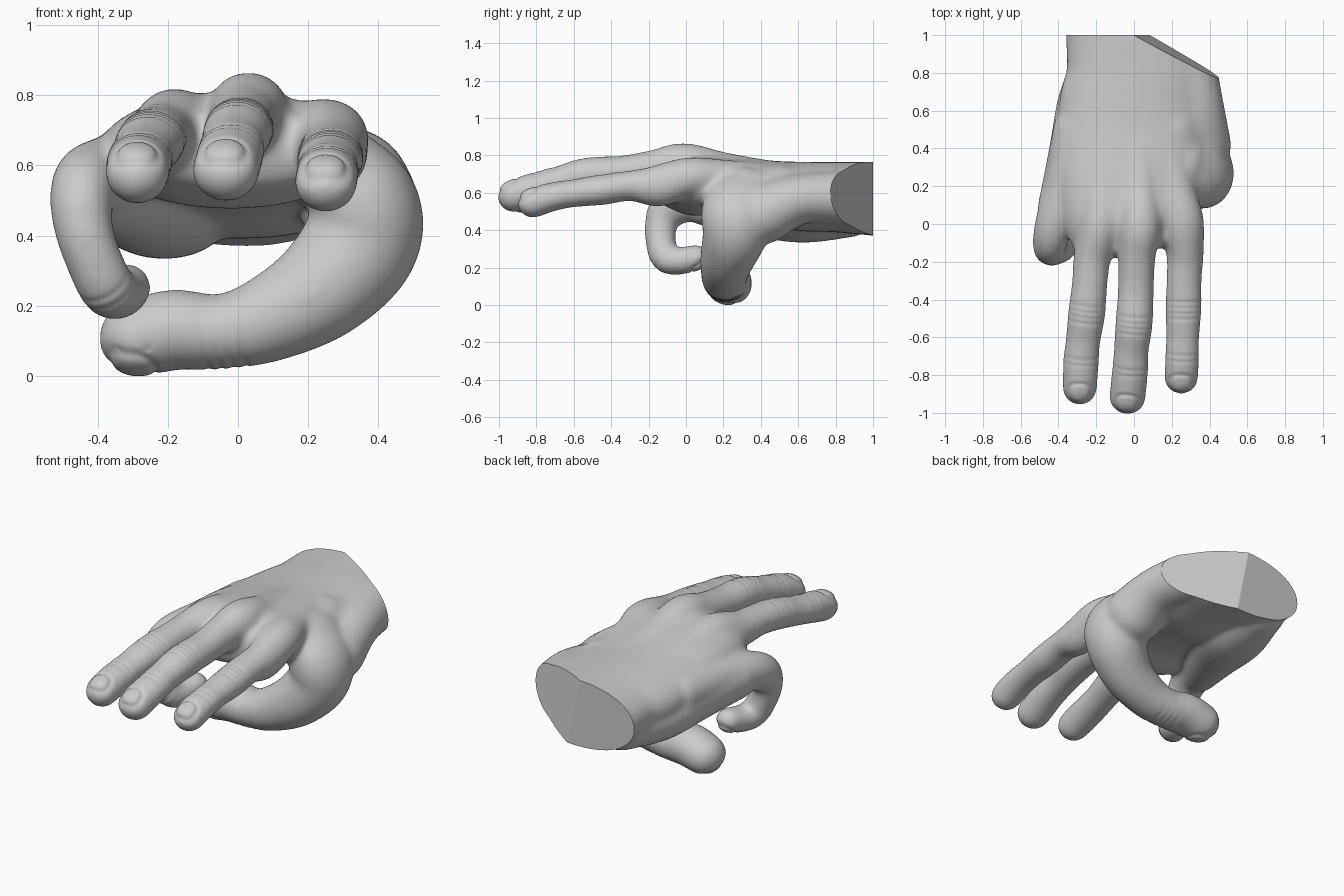
import bpy, bmesh, math
from mathutils import Vector, kdtree

if "Cube" in bpy.data.objects:
    bpy.data.objects.remove(bpy.data.objects["Cube"])

X, Y, Z = Vector((1, 0, 0)), Vector((0, 1, 0)), Vector((0, 0, 1))

# Paths: x, y, z, half width, half thickness
palm = [(.02, 1.14, .57, .388, .205), (.03, .8, .585, .388, .188), (.0, .6, .59, .40, .185),
        (-.01, .4, .625, .385, .16), (-.03, .2, .65, .365, .155), (-.015, .03, .65, .36, .165),
        (.01, -.1, .652, .31, .115)]
heel = [(-.18, .88, .50, .15, .13), (-.21, .62, .495, .20, .155), (-.30, .35, .53, .16, .15),
        (-.40, .1, .55, .11, .12)]
thumb_base = [(.27, .9, .58, .155, .15), (.322, .62, .575, .155, .135), (.345, .42, .50, .17, .165)]
thumb_web = [(.2, .5, .64, .14, .12), (.24, .32, .61, .14, .12), (.29, .2, .56, .11, .10)]
thumb = [(.27, .34, .62, .20, .12), (.355, .28, .50, .20, .16), (.345, .26, .38, .175, .168),
         (.235, .22, .255, .145, .15), (.085, .205, .17, .125, .125), (-.05, .21, .133, .12, .108),
         (-.18, .22, .14, .13, .116), (-.285, .23, .115, .125, .112)]
index = [(.15, .5, .66, .12, .10), (.21, .2, .685, .11, .10), (.25, .02, .69, .12, .108),
         (.27, -.15, .645, .10, .112), (.265, -.3, .645, .094, .082), (.262, -.45, .625, .097, .084),
         (.258, -.6, .605, .089, .075), (.255, -.7, .59, .092, .078), (.25, -.82, .555, .09, .083)]
middle = [(.02, .5, .66, .13, .11), (.03, .2, .715, .11, .11), (.03, -.01, .762, .115, .112),
          (.015, -.17, .735, .10, .103), (.01, -.35, .717, .096, .089), (.0, -.53, .705, .10, .094),
          (-.015, -.67, .67, .093, .083), (-.02, -.77, .645, .097, .084), (-.035, -.92, .592, .097, .09)]
ring = [(-.15, .5, .64, .13, .11), (-.17, .2, .685, .11, .11), (-.18, 0, .72, .11, .108),
        (-.22, -.17, .69, .10, .102), (-.235, -.32, .69, .095, .087), (-.25, -.47, .675, .10, .089),
        (-.27, -.62, .64, .093, .082), (-.28, -.72, .62, .096, .084), (-.287, -.87, .585, .092, .09)]
little = [(-.3, .5, .59, .13, .12), (-.36, .2, .575, .115, .12), (-.42, .0, .56, .105, .11),
          (-.445, -.1, .51, .092, .105), (-.44, -.135, .43, .085, .087), (-.415, -.135, .35, .082, .082),
          (-.375, -.112, .262, .082, .08), (-.345, -.04, .243, .079, .075), (-.32, .055, .26, .075, .072)]


def smooth_path(pts, steps=8):
    """Catmull-Rom interpolation of position and radii together."""
    out = []
    for i in range(len(pts) - 1):
        a, b, c, d = pts[max(i - 1, 0)], pts[i], pts[i + 1], pts[min(i + 2, len(pts) - 1)]
        for s in range(steps):
            t = s / steps
            out.append([.5 * (2 * q + (r - p) * t + (2 * p - 5 * q + 4 * r - u) * t * t
                              + (3 * q - p - 3 * r + u) * t ** 3) for p, q, r, u in zip(a, b, c, d)])
    return out + [list(pts[-1])]


def add_limb(bm, pts, side_hint, power=2.0, cap=1.0, n=32):
    """Loft elliptical rings along a path, with domed ends."""
    path = smooth_path(pts)
    pos = [Vector(p[:3]) for p in path]
    tan = [(pos[min(i + 1, len(pos) - 1)] - pos[max(i - 1, 0)]).normalized() for i in range(len(pos))]
    stations = [(pos[i], tan[i], path[i][3], path[i][4]) for i in range(len(pos))]

    def dome(st, sign):
        p, t, w, h = st
        res = []
        for k in range(1, 8):
            a = k * math.pi / 16
            res.append((p + t * sign * min(w, h) * cap * math.sin(a), t, w * math.cos(a), h * math.cos(a)))
        return res
    stations = dome(stations[0], -1)[::-1] + stations + dome(stations[-1], 1)
    rings = []
    for p, t, w, h in stations:
        side = (side_hint - t * side_hint.dot(t)).normalized()
        up = t.cross(side)
        loop = []
        for k in range(n):
            c, s = math.cos(2 * math.pi * k / n), math.sin(2 * math.pi * k / n)
            c = math.copysign(abs(c) ** (2 / power), c)
            s = math.copysign(abs(s) ** (2 / power), s)
            loop.append(bm.verts.new(p + side * w * c + up * h * s))
        rings.append(loop)
    for a, b in zip(rings, rings[1:]):
        for k in range(n):
            bm.faces.new((a[k], a[(k + 1) % n], b[(k + 1) % n], b[k]))
    bm.faces.new(rings[0][::-1])
    bm.faces.new(rings[-1])


# Rough hand: overlapping limbs
bm = bmesh.new()
add_limb(bm, palm, X, 2.1, .5)
for limb in (heel, thumb_base, thumb_web, index, middle, ring, little):
    add_limb(bm, limb, X)
add_limb(bm, thumb, Y)
bmesh.ops.recalc_face_normals(bm, faces=bm.faces[:])
mesh = bpy.data.meshes.new("hand")
bm.to_mesh(mesh)
bm.free()
hand = bpy.data.objects.new("hand", mesh)
bpy.context.collection.objects.link(hand)

# Fuse into one skin and blend the joins
rm = hand.modifiers.new("fuse", 'REMESH')
rm.mode = 'VOXEL'
rm.voxel_size = .0085
sm = hand.modifiers.new("blend", 'SMOOTH')
sm.factor = .5
sm.iterations = 70
dg = bpy.context.evaluated_depsgraph_get()
skin = bpy.data.meshes.new_from_object(hand.evaluated_get(dg))
hand.modifiers.clear()
hand.data = skin

# Skin details: knuckle creases and nails, pressed into the surface
bm = bmesh.new()
bm.from_mesh(skin)
bm.normal_update()
bm.verts.ensure_lookup_table()
tree = kdtree.KDTree(len(bm.verts))
for v in bm.verts:
    tree.insert(v.co, v.index)
tree.balance()
shift = {}


def crease(pts, i, up, offsets, depth):
    c = Vector(pts[i][:3])
    t = (Vector(pts[i + 1][:3]) - Vector(pts[i - 1][:3])).normalized()
    for co, vi, _ in tree.find_range(c, .15):
        n = bm.verts[vi].normal
        s = (co - c).dot(t)
        mask = max(0, n.dot(up))
        d = sum(math.exp(-((s - o) / .011) ** 2) for o in offsets)
        shift[vi] = shift.get(vi, 0) - depth * mask * d


def nail(pts, up, width, length, forward=.012):
    p = Vector(pts[-1][:3])
    t = (p - Vector(pts[-2][:3])).normalized()
    up = (up - t * up.dot(t)).normalized()
    side = t.cross(up)
    c = p + up * pts[-1][4] + t * forward
    for co, vi, _ in tree.find_range(c, .13):
        facing = min(1, max(0, bm.verts[vi].normal.dot(up) * 2.5))
        d = co - c
        rho = ((abs(d.dot(side)) / width) ** 2.5 + (abs(d.dot(t)) / length) ** 2.5) ** .4
        shift[vi] = shift.get(vi, 0) - facing * .0065 * math.exp(-((rho - 1) / .17) ** 2)


for finger in (index, middle, ring):
    crease(finger, 5, Z, (-.045, -.015, .015, .045), .0035)
    crease(finger, 7, Z, (-.018, .014), .003)
    nail(finger, Z, .064, .056)
thumb_up = Vector((0, -.45, -.9)).normalized()
crease(thumb, 5, thumb_up, (-.06, -.025, .01, .045), .004)
crease(little, 6, Vector((0, -.8, -.6)), (-.02, .015), .003)
nail(thumb, thumb_up, .078, .065, .03)
nail(little, -Z, .05, .05)
moves = [(bm.verts[i], bm.verts[i].normal * d) for i, d in shift.items()]
for v, d in moves:
    v.co += d

# Wrist: square cut plus a slanted cut on the thumb side
for point, normal in ((Vector((0, 1, 0)), Y), (Vector((0, 1, .77)), Vector((.47, .85, .1)).normalized())):
    cut = bmesh.ops.bisect_plane(bm, geom=bm.verts[:] + bm.edges[:] + bm.faces[:], dist=1e-5,
                                 plane_co=point, plane_no=normal, clear_outer=True)
    rim = [e for e in cut["geom_cut"] if isinstance(e, bmesh.types.BMEdge) and e.is_boundary]
    bmesh.ops.edgeloop_fill(bm, edges=rim)
bmesh.ops.recalc_face_normals(bm, faces=bm.faces[:])
# Rest the thumb on z = 0
low = min(v.co.z for v in bm.verts)
bmesh.ops.translate(bm, verts=bm.verts[:], vec=(0, 0, -low))
bm.to_mesh(skin)
bm.free()

bpy.context.view_layer.objects.active = hand
hand.select_set(True)
bpy.ops.object.shade_smooth_by_angle(angle=math.radians(50))
